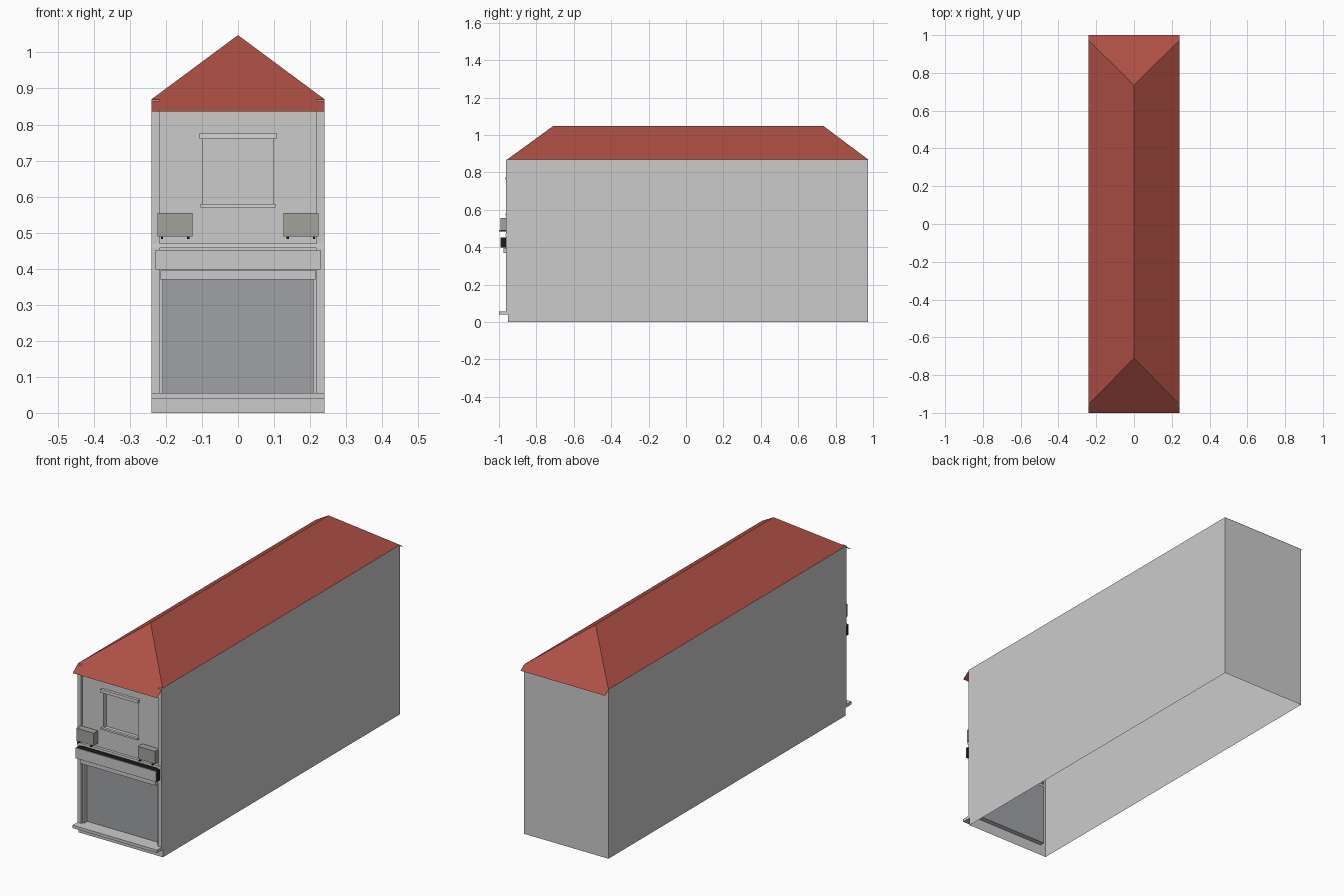
import bpy

if "Cube" in bpy.data.objects:
    bpy.data.objects.remove(bpy.data.objects["Cube"])


def material(name, r, g, b):
    m = bpy.data.materials.new(name)
    m.diffuse_color = (r, g, b, 1)
    m.use_nodes = True
    m.node_tree.nodes["Principled BSDF"].inputs["Base Color"].default_value = m.diffuse_color
    return m


RED = material("roof_red", 0.42, 0.08, 0.06)
GLASS = material("glass_grey", 0.35, 0.36, 0.38)
BLACK = material("black", 0.01, 0.01, 0.01)
METAL = material("unit_grey", 0.36, 0.37, 0.33)
TRIM = material("trim_grey", 0.66, 0.67, 0.63)

W = 0.24                      # half width
FRONT, BACK = -0.952, 0.972   # wall planes
EAVE = 0.87


def mesh(name, verts, faces, mat=None):
    me = bpy.data.meshes.new(name)
    me.from_pydata(verts, [], faces)
    me.update()
    if mat:
        me.materials.append(mat)
    ob = bpy.data.objects.new(name, me)
    bpy.context.collection.objects.link(ob)
    return ob


def box(name, x, y, z, mat=None):
    verts = [(a, b, c) for a in x for b in y for c in z]
    faces = [(0, 1, 3, 2), (4, 6, 7, 5), (0, 4, 5, 1),
             (2, 3, 7, 6), (0, 2, 6, 4), (1, 5, 7, 3)]
    return mesh(name, verts, faces, mat)


def panel(name, hx, y, z, mat=None):
    return mesh(name, [(-hx, y, z[0]), (hx, y, z[0]), (hx, y, z[1]), (-hx, y, z[1])],
                [(0, 1, 2, 3)], mat)


def reveal(name, hx, y, z):
    """Four inward-facing sides of a wall opening."""
    ring = [(-hx, z[0]), (hx, z[0]), (hx, z[1]), (-hx, z[1])]
    verts = [(a, d, c) for d in y for a, c in ring]
    faces = [(i, i + 4, (i + 1) % 4 + 4, (i + 1) % 4) for i in range(4)]
    return mesh(name, verts, [f[::-1] for f in faces])


# Side and back walls: a shell open at the bottom
mesh("side_and_back_walls",
     [(x, y, z) for x, y in ((-W, FRONT), (-W, BACK), (W, BACK), (W, FRONT)) for z in (0, EAVE)],
     [(i, i + 1, i + 3, i + 2) for i in (0, 2, 4)])

# Front wall with shop opening below and window opening above
shop_x, shop_z = 0.208, (0.055, 0.37)
win_x, win_z = 0.097, (0.575, 0.762)
xs = [-W, -shop_x, -win_x, win_x, shop_x, W]
zs = [0, *shop_z, *win_z, EAVE]
n = len(xs)
holes = {(1, 1), (2, 1), (3, 1), (2, 3)}
mesh("front_wall", [(x, FRONT, z) for z in zs for x in xs],
     [(j * n + i, j * n + i + 1, (j + 1) * n + i + 1, (j + 1) * n + i)
      for j in range(len(zs) - 1) for i in range(n - 1) if (i, j) not in holes])
reveal("shop_reveal", shop_x, (FRONT, -0.927), shop_z)
panel("shop_glass", shop_x, -0.927, shop_z, GLASS)
reveal("window_reveal", win_x, (FRONT, -0.93), win_z)
panel("window_pane", win_x, -0.93, win_z)

# Hipped roof, its end slopes running down past the walls
ridge = 1.048
roof_verts = [(0, -0.71, ridge), (0, 0.735, ridge)]
for y, z in ((-0.955, EAVE), (-1.0, 0.836), (BACK, EAVE), (1.0, 0.848)):
    roof_verts += [(-W, y, z), (W, y, z)]
mesh("roof", roof_verts,
     [(0, 2, 4, 5, 3), (1, 7, 9, 8, 6), (0, 3, 7, 1), (0, 1, 6, 2)], RED)

# Shopfront sill, shutter rail, floor band
box("shop_sill", (-W, W), (-1.0, FRONT), (0.04, 0.055))
box("shutter_rail", (-0.215, 0.215), (-0.975, FRONT), (0.37, 0.395))
box("floor_band", (-W, W), (-0.966, FRONT), (0.457, 0.47), TRIM)

# Awning case: black body with a plain grey face
box("awning_case", (-0.229, 0.229), (-0.988, FRONT), (0.398, 0.452), BLACK)
box("awning_face", (-0.229, 0.229), (-0.991, -0.988), (0.398, 0.452))

# Upper window trim
box("window_lintel", (-0.107, 0.107), (-0.966, FRONT), (0.76, 0.776), TRIM)
box("window_sill", (-0.104, 0.104), (-0.966, FRONT), (0.57, 0.579), TRIM)

# Parts mirrored left and right
for side, s in (("left", -1), ("right", 1)):
    def sx(a, b):
        return tuple(sorted((s * a, s * b)))
    box(side + "_pilaster", sx(0.218, W), (-0.962, FRONT), (0.055, EAVE))
    box(side + "_air_unit", sx(0.126, 0.223), (-0.992, -0.958), (0.49, 0.555), METAL)
    for k, x in enumerate((0.138, 0.211)):
        box(f"{side}_unit_bracket_{k}", sx(x - 0.003, x + 0.003), (-1.0, FRONT),
            (0.483, 0.49), BLACK)
